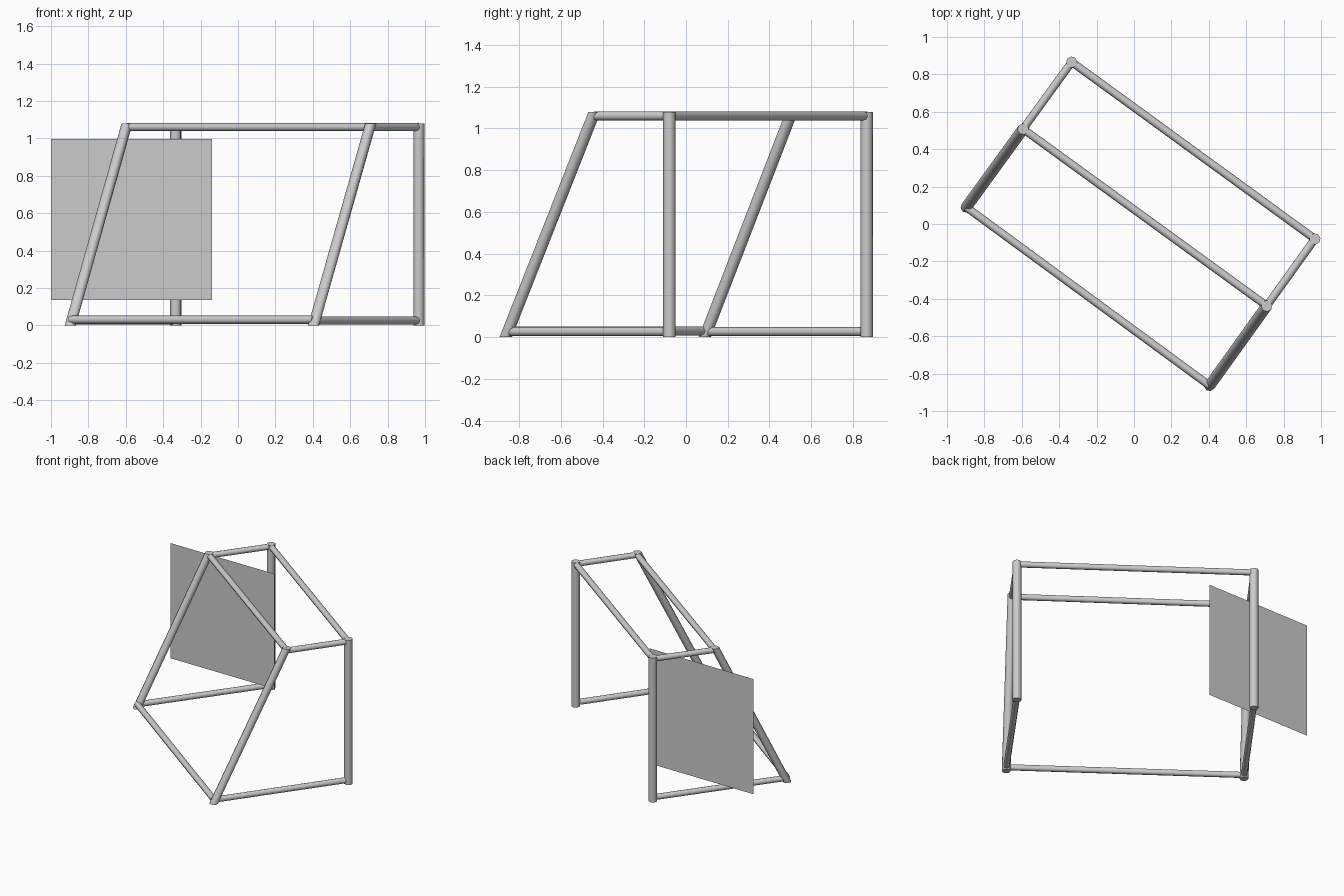
import bpy, bmesh
from math import cos, sin, pi
from mathutils import Vector

if "Cube" in bpy.data.objects:
    bpy.data.objects.remove(bpy.data.objects["Cube"])

SIDES = 8


def tube(name, a, b, r, level_cut=False):
    """Capped tube from a to b; level_cut keeps both ends horizontal."""
    a, b = Vector(a), Vector(b)
    d = (b - a).normalized()
    if level_cut:
        u, v = Vector((0.81, -0.59, 0)), Vector((0.59, 0.81, 0))
    else:
        u = d.cross(Vector((0, 0, 1))).normalized()
        v = u.cross(d)
    bm = bmesh.new()
    rings = []
    for p in (a, b):
        rings.append([bm.verts.new(p + r * (u * cos(2 * pi * i / SIDES) + v * sin(2 * pi * i / SIDES)))
                      for i in range(SIDES)])
    for i in range(SIDES):
        j = (i + 1) % SIDES
        bm.faces.new((rings[0][i], rings[0][j], rings[1][j], rings[1][i]))
    bm.faces.new(rings[0][::-1])
    bm.faces.new(rings[1])
    bmesh.ops.recalc_face_normals(bm, faces=bm.faces)
    me = bpy.data.meshes.new(name)
    bm.to_mesh(me)
    bm.free()
    ob = bpy.data.objects.new(name, me)
    bpy.context.collection.objects.link(ob)
    me.shade_smooth()
    me.set_sharp_from_angle(angle=pi / 3.5)
    return ob


# Plan positions of each side frame: upright post, top of slope, foot of slope
H = 1.08
sides = {
    "left": ((-0.333, 0.866), (-0.593, 0.508), (-0.897, 0.09)),
    "right": ((0.967, -0.08), (0.71, -0.438), (0.404, -0.864)),
}
TOP, LOW, R = 1.06, 0.026, 0.0215

# Side frames
for side, (post, crest, foot) in sides.items():
    tube(side + "_post", (*post, 0), (*post, H), 0.03, True)
    tube(side + "_sloped_leg", (*foot, 0), (*crest, H), 0.03, True)
    tube(side + "_top_rail", (*post, TOP), (*crest, TOP), R)
    tube(side + "_bottom_rail", (*post, LOW), (*foot, LOW), R)

# Long rails joining the two side frames
(lp, lc, lf), (rp, rc, rf) = sides["left"], sides["right"]
tube("rear_top_rail", (*lp, TOP), (*rp, TOP), R)
tube("front_top_rail", (*lc, TOP), (*rc, TOP), R)
tube("front_bottom_rail", (*lf, 0.03), (*rf, 0.03), R)

# Thin upright panel
bpy.ops.mesh.primitive_plane_add(size=0.86, location=(-0.57, 0.63, 0.567), rotation=(pi / 2, 0, 0))
bpy.context.object.name = "panel"
